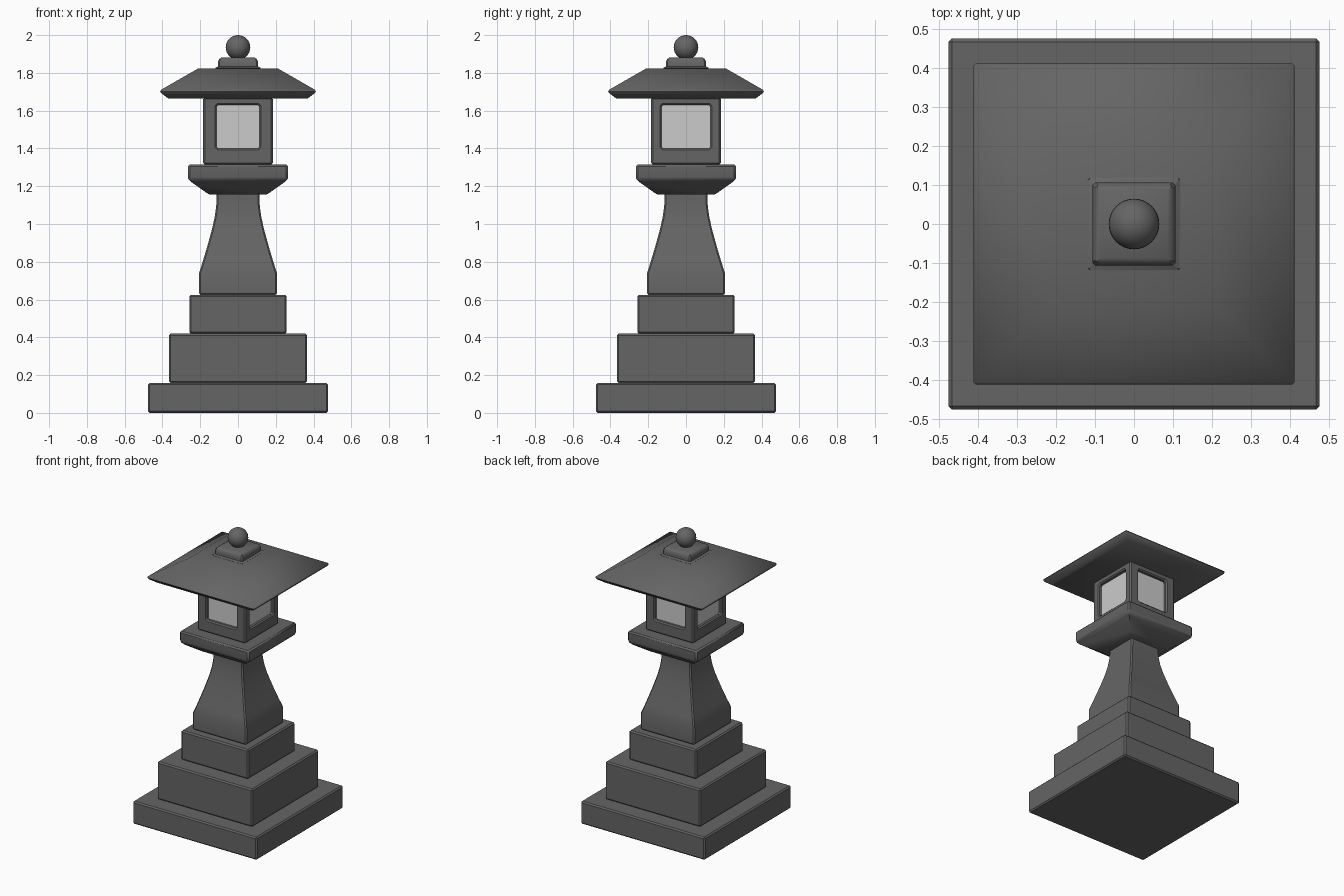
import bpy, bmesh
from math import radians

if "Cube" in bpy.data.objects:
    bpy.data.objects.remove(bpy.data.objects["Cube"])


def material(name, v):
    m = bpy.data.materials.new(name)
    m.diffuse_color = (v, v, v, 1)
    m.use_nodes = True
    m.node_tree.nodes["Principled BSDF"].inputs["Base Color"].default_value = m.diffuse_color
    return m


STONE = material("dark_stone", 0.13)
PANE = material("pale_pane", 0.55)


def finish(ob, bevel, limit, smooth):
    """Chamfer the crisp edges, apply modifiers, shade by angle."""
    if bevel:
        m = ob.modifiers.new("bevel", 'BEVEL')
        m.width, m.segments = bevel, 1
        m.limit_method, m.angle_limit = 'ANGLE', radians(limit)
    bpy.ops.object.select_all(action='DESELECT')
    ob.select_set(True)
    bpy.context.view_layer.objects.active = ob
    bpy.ops.object.convert(target='MESH')
    bpy.ops.object.shade_smooth_by_angle(angle=radians(smooth))


def square_loft(name, profile, mat=STONE):
    """Stack square rings given as (half width, z) and skin them."""
    bm = bmesh.new()
    rings = [[bm.verts.new((sx * h, sy * h, z))
              for sx, sy in ((-1, -1), (1, -1), (1, 1), (-1, 1))]
             for h, z in profile]
    for a, b in zip(rings, rings[1:]):
        for i in range(4):
            j = (i + 1) % 4
            bm.faces.new((a[i], a[j], b[j], b[i]))
    bm.faces.new(rings[0][::-1])
    bm.faces.new(rings[-1])
    me = bpy.data.meshes.new(name)
    bm.to_mesh(me)
    bm.free()
    ob = bpy.data.objects.new(name, me)
    bpy.context.collection.objects.link(ob)
    me.materials.append(mat)
    return ob


# Stepped base
for name, h, z0, z1 in (("base_slab", 0.477, 0, 0.158),
                        ("middle_step", 0.366, 0.158, 0.42),
                        ("upper_step", 0.258, 0.42, 0.624)):
    finish(square_loft(name, [(h, z0), (h, z1)]), 0.009, 30, 30)

# Curved post
finish(square_loft("post", [
    (0.206, 0.624), (0.206, 0.74), (0.187, 0.80), (0.169, 0.86),
    (0.152, 0.92), (0.136, 0.98), (0.123, 1.04), (0.116, 1.09),
    (0.113, 1.13), (0.113, 1.17)]), 0.008, 50, 30)

# Flared platform under the lantern
finish(square_loft("platform", [
    (0.152, 1.157), (0.165, 1.164), (0.247, 1.222), (0.262, 1.236),
    (0.266, 1.25), (0.266, 1.315)]), 0.01, 55, 40)

# Lantern box with a window cut through on both axes
box = square_loft("lantern_box", [(0.184, 1.315), (0.184, 1.668)])
cutters = []
for name, sx, sy in (("cutter_front", 0.23, 0.8), ("cutter_side", 0.8, 0.262)):
    bpy.ops.mesh.primitive_cube_add(size=1, location=(0, 0, 1.515))
    c = bpy.context.object
    c.name, c.hide_render = name, True
    c.scale = (sx, sy, 0.23)
    bpy.ops.object.transform_apply(location=False, rotation=False, scale=True)
    finish(c, 0.01, 30, 30)
    m = box.modifiers.new("window", 'BOOLEAN')
    m.operation, m.object, m.solver = 'DIFFERENCE', c, 'EXACT'
    cutters.append(c)
finish(box, 0.008, 60, 30)
for c in cutters:
    bpy.data.objects.remove(c, do_unlink=True)

# Pale core seen through the windows
square_loft("lantern_panes", [(0.16, 1.36), (0.16, 1.65)], PANE)

# Hipped roof with undercut eaves and flat top
finish(square_loft("roof", [
    (0.37, 1.665), (0.412, 1.697), (0.412, 1.708), (0.21, 1.824)]),
    0.006, 50, 48)

# Cap and ball finial
finish(square_loft("roof_cap", [
    (0.12, 1.818), (0.12, 1.826), (0.107, 1.834), (0.107, 1.855),
    (0.101, 1.872), (0.087, 1.882)]), 0.008, 60, 40)
bpy.ops.mesh.primitive_uv_sphere_add(segments=32, ring_count=16, radius=0.065,
                                     location=(0, 0, 1.935))
ball = bpy.context.object
ball.name = "ball_finial"
ball.data.materials.append(STONE)
finish(ball, 0, 30, 60)
